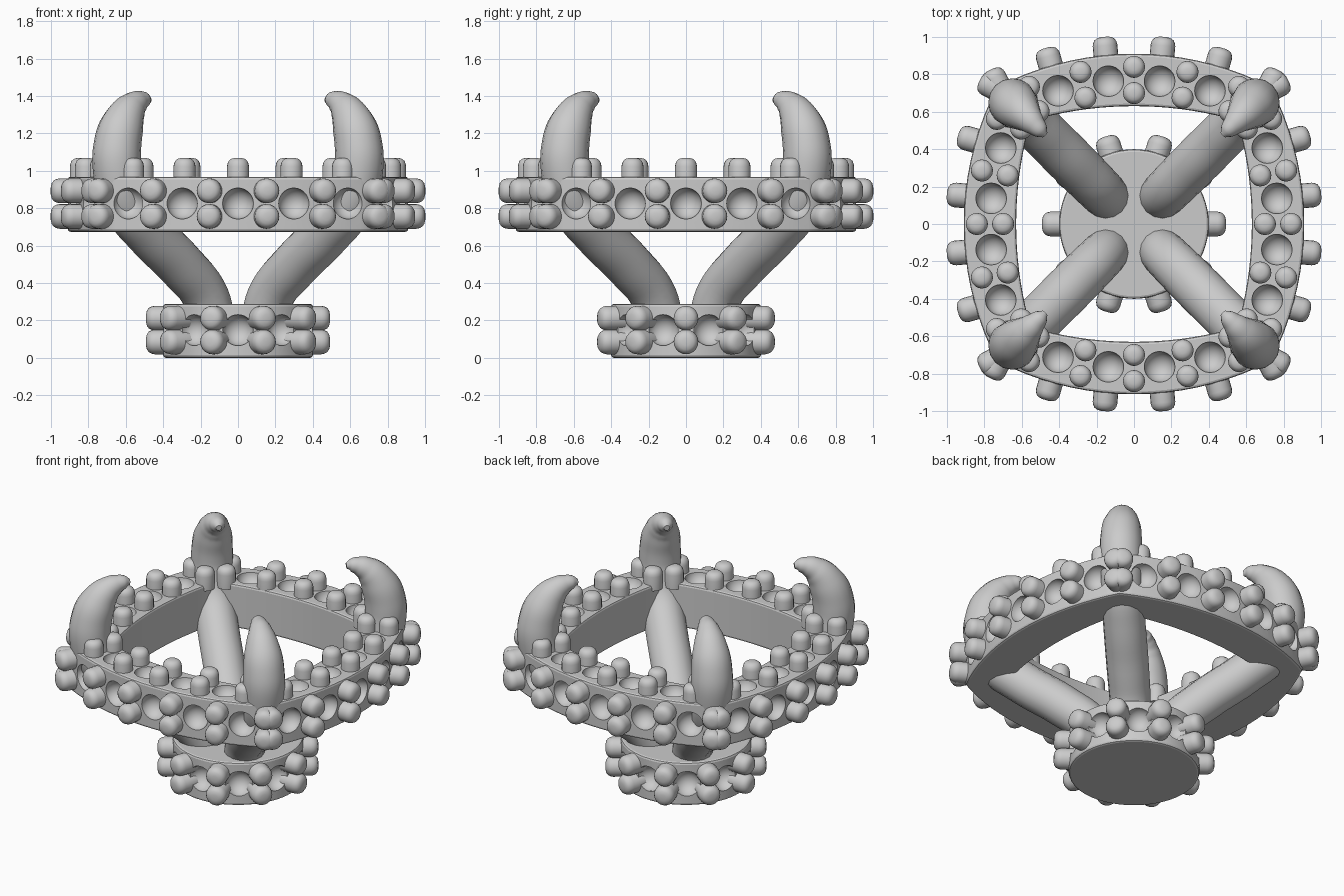
import bpy, bmesh
from math import sin, cos, acos, pi, sqrt, radians
from mathutils import Vector, Matrix

if "Cube" in bpy.data.objects:
    bpy.data.objects.remove(bpy.data.objects["Cube"])

RO, CO = 1.6, 0.69      # outer side arc: radius, centre offset
RI, CI = 2.0, 1.37      # inner side arc
STEP = 0.094            # angular spacing of studs along a side


def finish(bm, name, angle=40):
    bmesh.ops.recalc_face_normals(bm, faces=bm.faces)
    me = bpy.data.meshes.new(name)
    bm.to_mesh(me)
    bm.free()
    ob = bpy.data.objects.new(name, me)
    bpy.context.collection.objects.link(ob)
    smooth(ob, angle)
    return ob


def smooth(ob, angle=40):
    bpy.ops.object.select_all(action='DESELECT')
    ob.select_set(True)
    bpy.context.view_layer.objects.active = ob
    bpy.ops.object.shade_smooth_by_angle(angle=radians(angle))


def arc(r, c, a, k, z=0):
    """Point on the arc of side k (four sides by quarter turns)."""
    return Matrix.Rotation(k * pi / 2, 3, 'Z') @ Vector((r * sin(a), r * cos(a) - c, z))


def normal(a, k):
    return Matrix.Rotation(k * pi / 2, 3, 'Z') @ Vector((sin(a), cos(a), 0))


def outline(r, c, n=18):
    m = acos(c / (r * sqrt(2))) - pi / 4
    return [arc(r, c, m - 2 * m * i / n, k) for k in range(4) for i in range(n)]


def add_studs(name, places, rad):
    """Round-topped pegs at (position, direction)."""
    prof = [(1, -.04), (1, .052), (.95, .068), (.83, .083), (.62, .093), (.3, .098)]
    n = 20
    bm = bmesh.new()
    for p, d in places:
        q = Matrix.Translation(p) @ d.to_track_quat('Z', 'Y').to_matrix().to_4x4()
        rings = [[bm.verts.new(q @ Vector((rad * f * cos(2 * pi * i / n), rad * f * sin(2 * pi * i / n), z)))
                  for i in range(n)] for f, z in prof]
        for a, b in zip(rings, rings[1:]):
            for i in range(n):
                bm.faces.new((a[i], a[i - 1], b[i - 1], b[i]))
        bm.faces.new(rings[0])
        bm.faces.new(rings[-1])
    return finish(bm, name)


def carve(ob, centres, rad):
    """Bevel the edges, then cut round dimples."""
    bm = bmesh.new()
    for c in centres:
        bmesh.ops.create_uvsphere(bm, u_segments=24, v_segments=14, radius=rad,
                                  matrix=Matrix.Translation(c))
    cutter = finish(bm, "dimple_cutter")
    cutter.hide_render = True
    bev = ob.modifiers.new("bevel", 'BEVEL')
    bev.width, bev.segments, bev.angle_limit = 0.014, 2, radians(50)
    boo = ob.modifiers.new("dimples", 'BOOLEAN')
    boo.object, boo.operation, boo.solver = cutter, 'DIFFERENCE', 'EXACT'
    bpy.context.view_layer.objects.active = ob
    bpy.ops.object.modifier_apply(modifier="bevel")
    bpy.ops.object.modifier_apply(modifier="dimples")
    bpy.data.objects.remove(cutter)
    smooth(ob)


# Cushion-shaped ring
bm = bmesh.new()
loops = []
for r, c, z in ((RO, CO, .674), (RO, CO, .968), (RI, CI, .968), (RI, CI, .674)):
    loops.append([bm.verts.new((p.x, p.y, z)) for p in outline(r, c)])
for j in range(4):
    a, b = loops[j], loops[(j + 1) % 4]
    for i in range(len(a)):
        bm.faces.new((a[i], a[i - 1], b[i - 1], b[i]))
ring = finish(bm, "ring_band")
dimples = [arc(RO, CO, i * STEP, k, .825) for k in range(4) for i in (-4, -2, 0, 2, 4)]
dimples += [arc(1.46, CO, i * STEP, k, .975) for k in range(4) for i in (-3, -1, 1, 3)]
carve(ring, dimples, .083)

# Studs on the ring's outer wall and top
add_studs("ring_side_studs", [(arc(RO, CO, i * STEP, k, z), normal(i * STEP, k))
          for k in range(4) for i in (-5, -3, -1, 1, 3, 5) for z in (.756, .893)], .066)
add_studs("ring_top_studs", [(arc(r, CO, i * STEP, k, .971), Vector((0, 0, 1)))
          for k in range(4) for i in (-4, -2, 0, 2, 4) for r in (1.39, 1.53)], .059)

# Round base
bm = bmesh.new()
bmesh.ops.create_cone(bm, cap_ends=True, segments=64, radius1=.4, radius2=.4, depth=.288,
                      matrix=Matrix.Translation((0, 0, .144)))
base = finish(bm, "base_disc")


def polar(t, r, z):
    return Vector((r * cos(t), r * sin(t), z))


carve(base, [polar((i + .5) * pi / 5, .4, .148) for i in range(10)], .083)
add_studs("base_studs", [(polar(i * pi / 5, .394, z), polar(i * pi / 5, 1, 0))
          for i in range(10) for z in (.085, .212)], .066)

# Four arms rising from the base and ending in inward-hooked claws: (x = y, z, radius)
path = [(.13, .14, .12), (.17, .32, .125), (.31, .50, .13), (.48, .67, .13), (.605, .83, .13),
        (.645, 1.0, .13), (.645, 1.13, .128), (.617, 1.25, .115), (.572, 1.335, .085),
        (.53, 1.37, .06), (.495, 1.38, .04), (.475, 1.378, .018)]
for k, name in enumerate(("back_right", "back_left", "front_left", "front_right")):
    cu = bpy.data.curves.new("claw_arm_" + name, 'CURVE')
    cu.dimensions = '3D'
    cu.bevel_depth, cu.bevel_resolution, cu.resolution_u = 1, 6, 6
    cu.use_fill_caps = True
    sp = cu.splines.new('BEZIER')
    sp.radius_interpolation = 'CARDINAL'
    sp.bezier_points.add(len(path) - 1)
    for bp, (d, z, r) in zip(sp.bezier_points, path):
        bp.co = Matrix.Rotation(k * pi / 2, 3, 'Z') @ Vector((d, d, z))
        bp.radius = r
        bp.handle_left_type = bp.handle_right_type = 'AUTO'
    ob = bpy.data.objects.new("claw_arm_" + name, cu)
    bpy.context.collection.objects.link(ob)
    bpy.ops.object.select_all(action='DESELECT')
    ob.select_set(True)
    bpy.context.view_layer.objects.active = ob
    bpy.ops.object.convert(target='MESH')
    smooth(bpy.context.object, 60)
